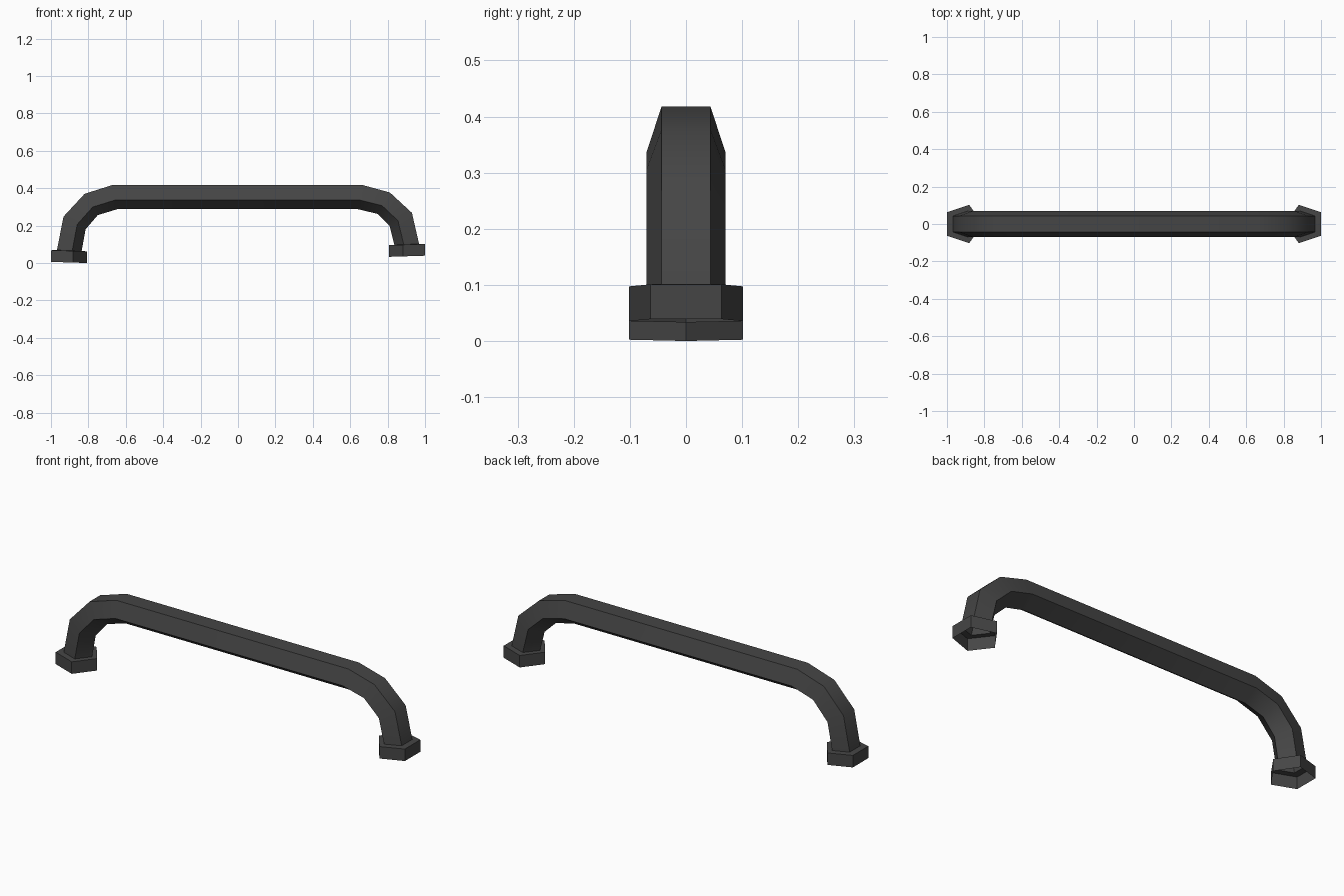
import bpy, bmesh, math

cube = bpy.data.objects.get("Cube")
if cube:
    bpy.data.objects.remove(cube, do_unlink=True)

# Single dark grey material
grey = bpy.data.materials.new("dark grey")
grey.use_nodes = True
color = (0.06, 0.06, 0.06, 1)
grey.diffuse_color = color
grey.node_tree.nodes["Principled BSDF"].inputs["Base Color"].default_value = color

BAR = (0.0435, 0.07)    # half widths at the flat outer side and at the widest corners
FOOT = (0.063, 0.102)


def ring(bm, outer, inner, widths):
    """Five-sided section: flat side outward, point inward."""
    t = 0.62
    mid = [o + (i - o) * t for o, i in zip(outer, inner)]
    flat, wide = widths
    pts = [(outer, flat), (outer, -flat), (mid, -wide), (inner, 0), (mid, wide)]
    return [bm.verts.new((p[0], y, p[1])) for p, y in pts]


def end_rings(bm, side, base, bend):
    """Open foot, then the bend up to the straight bar."""
    rings = []
    for z in (base, base + 0.062):
        rings.append(ring(bm, (side, z + 0.006), (side * 0.808, z), FOOT))
    z = base + 0.064
    rings.append(ring(bm, (side * 0.968, z + 0.005), (side * 0.836, z), BAR))
    for ox, oz, ix, iz in bend:
        rings.append(ring(bm, (side * ox, oz), (side * ix, iz), BAR))
    return rings


left_bend = [(0.93, 0.268, 0.81, 0.2), (0.812, 0.377, 0.745, 0.263),
             (0.662, 0.418, 0.64, 0.288)]
right_bend = [(0.933, 0.248, 0.815, 0.18), (0.82, 0.37, 0.75, 0.256),
              (0.668, 0.418, 0.645, 0.288)]

# Handle: one loft from foot to foot, hollow and open below
bm = bmesh.new()
rings = end_rings(bm, -1, 0.0, right_bend)
rings += reversed(end_rings(bm, 1, 0.033, left_bend))
for a, b in zip(rings, rings[1:]):
    for i in range(5):
        j = (i + 1) % 5
        bm.faces.new((a[i], a[j], b[j], b[i]))
bmesh.ops.recalc_face_normals(bm, faces=bm.faces)
# Make the top of the bar face upward
top = max(bm.faces, key=lambda f: f.calc_center_median().z)
if top.normal.z < 0:
    bmesh.ops.reverse_faces(bm, faces=bm.faces)

mesh = bpy.data.meshes.new("pull_handle")
bm.to_mesh(mesh)
bm.free()
mesh.materials.append(grey)
handle = bpy.data.objects.new("pull_handle", mesh)
bpy.context.collection.objects.link(handle)

bpy.ops.object.select_all(action="DESELECT")
handle.select_set(True)
bpy.context.view_layer.objects.active = handle
bpy.ops.object.shade_smooth_by_angle(angle=math.radians(40))
